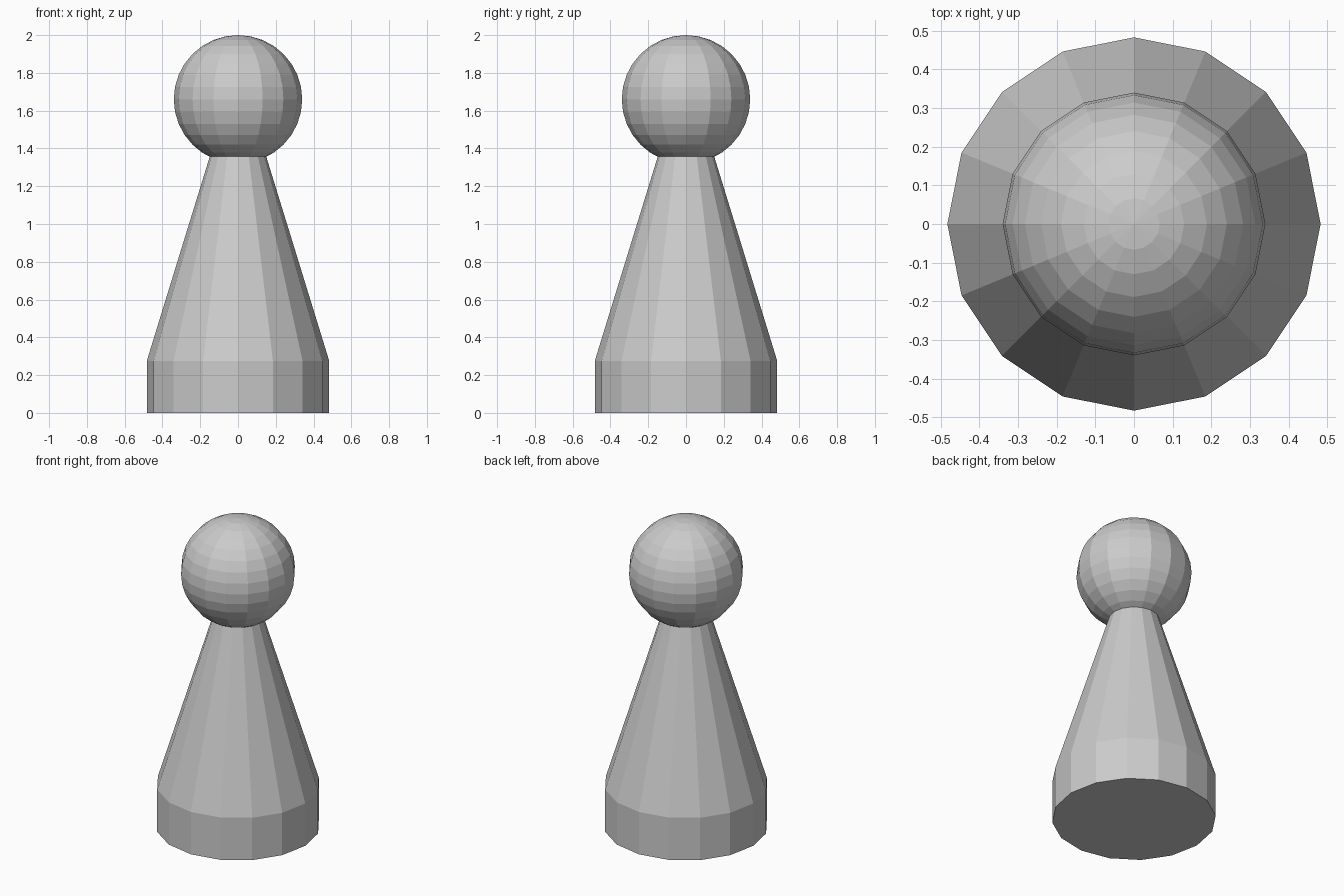
import bpy, bmesh
from math import cos, sin, tau
from mathutils import Matrix

if "Cube" in bpy.data.objects:
    bpy.data.objects.remove(bpy.data.objects["Cube"])

SIDES = 16


def add_object(name, bm):
    bmesh.ops.recalc_face_normals(bm, faces=bm.faces)
    mesh = bpy.data.meshes.new(name)
    bm.to_mesh(mesh)
    bm.free()
    obj = bpy.data.objects.new(name, mesh)
    bpy.context.collection.objects.link(obj)
    return obj


def lathe(name, profile):
    """Revolve (radius, z) points into a capped flat-faced solid."""
    bm = bmesh.new()
    rings = [[bm.verts.new((r * cos(tau * i / SIDES), r * sin(tau * i / SIDES), z))
              for i in range(SIDES)] for r, z in profile]
    for low, high in zip(rings, rings[1:]):
        for i in range(SIDES):
            j = (i + 1) % SIDES
            bm.faces.new((low[i], low[j], high[j], high[i]))
    bm.faces.new(rings[0])
    bm.faces.new(rings[-1])
    return add_object(name, bm)


# Body: straight foot band, then a taper ending just inside the head
lathe("body", [(0.483, 0.0), (0.483, 0.275), (0.147, 1.365)])

# Head: faceted ball
bm = bmesh.new()
bmesh.ops.create_uvsphere(bm, u_segments=SIDES, v_segments=16, radius=0.34,
                          matrix=Matrix.Translation((0, 0, 1.66)))
add_object("head", bm)
